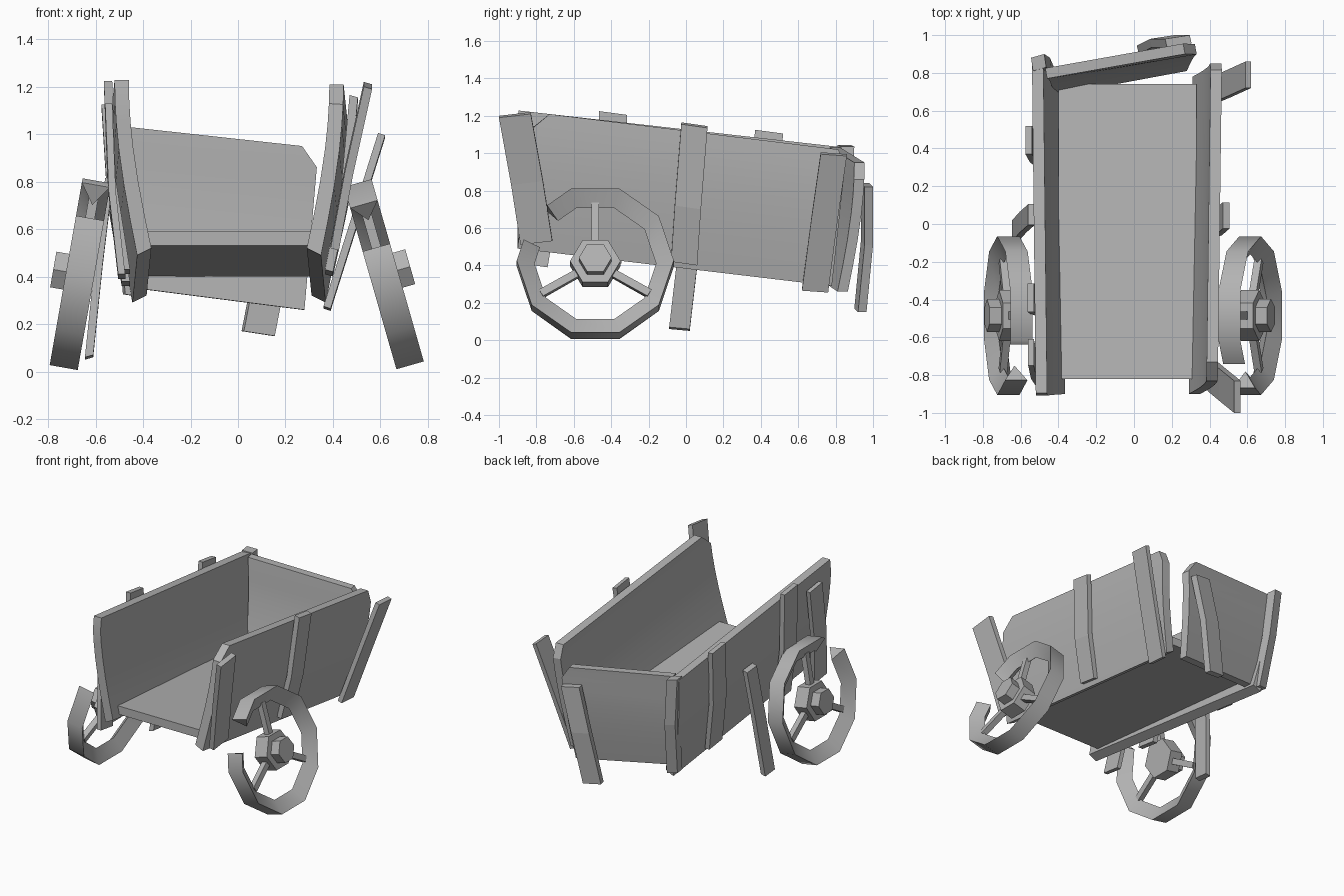
import bpy, bmesh
from math import sin, cos, pi, radians
from mathutils import Vector as V

cube = bpy.data.objects.get("Cube")
if cube:
    bpy.data.objects.remove(cube, do_unlink=True)

grey = bpy.data.materials.new("weathered grey")
grey.use_nodes = True
colour = (0.45, 0.45, 0.45, 1)
grey.diffuse_color = colour
grey.node_tree.nodes["Principled BSDF"].inputs["Base Color"].default_value = colour


def loft(name, rings, smooth=0):
    """Skin a closed solid through a list of equal-sized rings."""
    bm = bmesh.new()
    loops = [[bm.verts.new(p) for p in ring] for ring in rings]
    n = len(loops[0])
    for a, b in zip(loops, loops[1:]):
        for i in range(n):
            j = (i + 1) % n
            bm.faces.new((a[i], a[j], b[j], b[i]))
    bm.faces.new(loops[0])
    bm.faces.new(loops[-1])
    bmesh.ops.recalc_face_normals(bm, faces=bm.faces)
    mesh = bpy.data.meshes.new(name)
    bm.to_mesh(mesh)
    bm.free()
    mesh.materials.append(grey)
    obj = bpy.data.objects.new(name, mesh)
    bpy.context.collection.objects.link(obj)
    if smooth:
        bpy.ops.object.select_all(action='DESELECT')
        obj.select_set(True)
        bpy.context.view_layer.objects.active = obj
        bpy.ops.object.shade_smooth_by_angle(angle=radians(smooth))


def plank(name, path, width, thick):
    """Bent board: path runs along the middle of its inner face."""
    w, t = V(width) / 2, V(thick)
    loft(name, [[V(p) - w, V(p) + w, V(p) + w + t, V(p) - w + t] for p in path])


# Floor, dropping slightly towards the back
loft("floor", [[(-0.40, y, z), (0.33, y, z), (0.33, y, z + 0.06), (-0.40, y, z + 0.06)]
               for y, z in ((-0.82, 0.53), (0.74, 0.40))])

# Curved side panels; the left one has a clipped front corner
STEPS = (0, 0.2, 0.4, 0.6, 0.75, 0.87, 1)
for side, name, foot, lift, lean, clip in ((1, "left_panel", 0.29, 0, 0.08, 0.09),
                                           (-1, "right_panel", 0.365, 0.01, -0.01, 0.015)):
    rings = []
    for t in STEPS:
        x = foot + 0.095 * sin(t * pi / 2)
        cut = clip if t == 1 else 0
        rise = (0.70 + lift) * t
        front = V((side * x, -0.90 + lean * t + cut, 0.52 + rise - 0.12 * cut))
        back = V((side * (x + 0.02), 0.78 + 0.08 * t - cut / 2, 0.32 + rise))
        out = V((side * 0.06, 0, -0.03 * (1 - t)))
        rings.append([front, back, back + out, front + out])
    loft(name, rings, 25)

# Curved tailboard, hanging askew
rings = []
for t in STEPS:
    bow = 0.09 * sin(t * pi / 2)
    a = V((-0.42 - 0.04 * t, 0.68 + bow, 0.35 + 0.68 * t))
    b = V((0.28 + 0.06 * t - (0.07 if t == 1 else 0), 0.81 + bow, 0.26 + 0.69 * t))
    out = V((-0.01, 0.055, 0))
    rings.append([a, b, b + out, a + out])
loft("tailboard", rings, 25)

# Loose planks on the left side
plank("left_front_plank", [(0.39, -0.80, 0.53), (0.45, -0.85, 0.85), (0.53, -0.915, 1.21)],
      (0, 0.17, 0.02), (0.035, 0, -0.01))
plank("left_middle_plank", [(0.365, -0.01, 0.42), (0.43, 0.01, 0.72), (0.47, 0.045, 1.155)],
      (0, 0.14, -0.02), (0.035, 0, -0.01))
plank("left_back_plank", [(0.36, 0.69, 0.27), (0.48, 0.74, 0.65), (0.59, 0.79, 1.0)],
      (0, 0.14, -0.01), (0.03, 0, -0.01))

# Loose planks on the right side
plank("right_back_plank", [(-0.455, 0.36, 0.37), (-0.515, 0.40, 0.72), (-0.54, 0.445, 1.115)],
      (0, 0.15, -0.02), (-0.035, 0, 0))
plank("right_middle_plank", [(-0.455, -0.42, 0.42), (-0.515, -0.40, 0.80), (-0.53, -0.39, 1.215)],
      (0, 0.15, -0.02), (-0.035, 0, 0))
plank("right_front_plank", [(-0.475, -0.81, 0.40), (-0.515, -0.75, 0.75), (-0.53, -0.68, 1.12)],
      (0, 0.14, -0.02), (-0.03, 0, 0))
plank("right_hanging_plank", [(-0.61, -0.035, 0.065), (-0.57, 0.01, 0.45), (-0.525, 0.05, 0.82)],
      (0, 0.11, -0.01), (-0.035, 0, -0.01))

# Battens on the tailboard
plank("tailboard_plank", [(0.09, 0.91, 0.16), (0.16, 0.945, 0.52), (0.24, 0.945, 0.83)],
      (0.13, 0.02, -0.02), (-0.01, 0.045, 0))
plank("tailboard_corner_post", [(-0.44, 0.73, 0.32), (-0.47, 0.80, 0.70), (-0.50, 0.82, 1.04)],
      (0.07, 0.02, -0.01), (-0.01, 0.07, 0))


def wheel(name, side, centre, tilt, start, stop):
    """Broken ten-sided wheel tilted outward at the bottom."""
    c, s = cos(tilt), sin(tilt)

    def place(axial, r, ang):
        y, up = r * cos(ang), r * sin(ang)
        return V(centre) + V((side * (axial * c - up * s), y, axial * s + up * c))

    def prism(part, r, a0, a1):
        loft(name + part, [[place(a, r, i * pi / 3) for i in range(6)] for a in (a0, a1)])

    # Rim with a wedge section, open between its two broken ends
    angles = [start] + [a for a in range(0, 720, 36) if start < a < stop] + [stop]
    rings = []
    for deg in angles:
        k = cos(pi / 10) / cos(radians(deg % 36 - 18))
        rings.append([place(a, r * k, radians(deg)) for a, r in
                      ((0, 0.325), (0.06, 0.42), (-0.06, 0.42))])
    loft(name + "_rim", rings, 40)
    # Hub and cap
    prism("_hub", 0.135, -0.05, 0.05)
    prism("_hub_cap", 0.088, 0.045, 0.115)
    # Spokes
    for i, deg in enumerate((90, 210, 330)):
        ang = radians(deg)
        loft(f"{name}_spoke_{i + 1}",
             [[place(a, r, ang + d / r) for a, d in
               ((-0.02, -0.021), (0.02, -0.021), (0.02, 0.021), (-0.02, 0.021))]
              for r in (0.10, 0.335)])


wheel("left_wheel", 1, (0.615, -0.485, 0.41), radians(16), 163, 490)
wheel("right_wheel", -1, (-0.665, -0.485, 0.41), radians(10), 145, 472)
